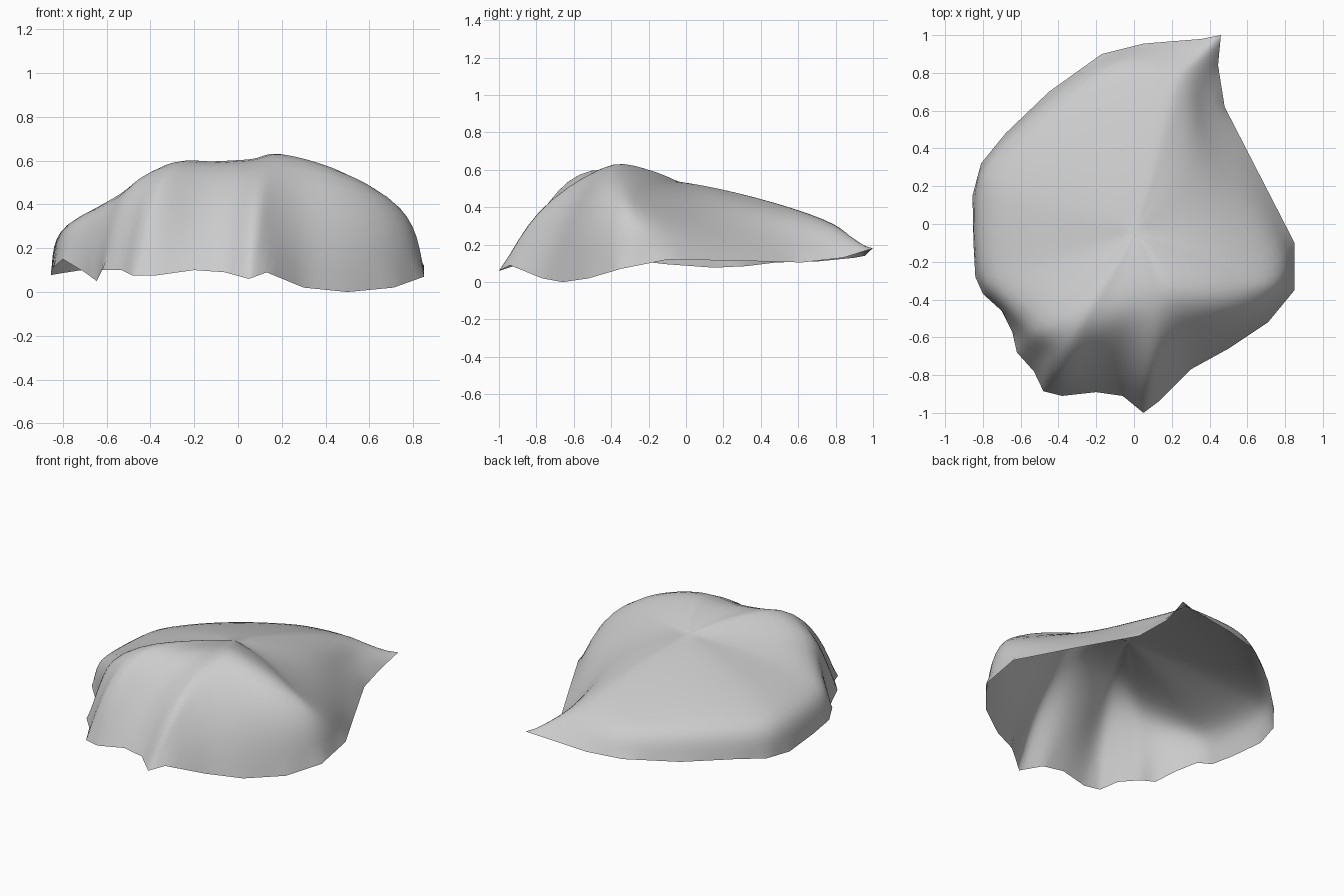
import bpy, bmesh
from mathutils import Vector

if "Cube" in bpy.data.objects:
    bpy.data.objects.remove(bpy.data.objects["Cube"])

# Open lower edge, anticlockwise from the front tip
RIM = [(.05, -1, .06), (.13, -.94, .09), (.3, -.77, .02), (.5, -.66, 0), (.71, -.52, .02),
       (.85, -.35, .07), (.85, -.1, .12), (.67, .25, .115), (.48, .62, .105), (.445, .84, .13),
       (.46, 1, .18), (.36, .98, .165), (.05, .955, .14), (-.17, .9, .13), (-.45, .7, .11),
       (-.68, .48, .105), (-.81, .32, .085), (-.855, .15, .077), (-.85, -.1, .095),
       (-.84, -.28, .115), (-.8, -.37, .15), (-.7, -.46, .09), (-.645, -.57, .05),
       (-.62, -.68, .1), (-.53, -.78, .1), (-.48, -.885, .075), (-.38, -.91, .075),
       (-.2, -.89, .1), (-.06, -.91, .09)]

# Upper shoulder line, one point for each rim point
CREST = [(.09, -.48, .6), (.17, -.44, .63), (.27, -.43, .622), (.4, -.42, .588),
         (.52, -.39, .545), (.62, -.34, .488), (.67, -.27, .425), (.46, .06, .38),
         (.33, .35, .375), (.29, .6, .335), (.25, .75, .32), (.18, .76, .33),
         (.02, .76, .32), (-.15, .72, .315), (-.38, .58, .32), (-.56, .4, .33),
         (-.68, .25, .33), (-.71, .12, .34), (-.71, -.08, .35), (-.7, -.22, .36),
         (-.67, -.31, .38), (-.62, -.41, .415), (-.54, -.49, .465), (-.47, -.54, .525),
         (-.4, -.56, .568), (-.33, -.57, .59), (-.28, -.57, .591), (-.18, -.54, .583),
         (-.02, -.49, .592)]

# Outward swelling of the wall between rim and shoulder
BULGE = [.075, .04, .05, .06, .06, .05, .04, .015, .0, -.015, -.01, .0, .02, .03, .03, .04,
         .05, .05, .05, .045, .035, .03, .03, .025, .025, .05, .05, .02, .035]

CENTRE = Vector((.05, -.03, .557))
STEPS = 4


def spline(p0, p1, p2, p3, t):
    return 0.5 * (2 * p1 + (p2 - p0) * t + (2 * p0 - 5 * p1 + 4 * p2 - p3) * t * t
                  + (3 * p1 - p0 - 3 * p2 + p3) * t ** 3)


def refine_loop(pts, straight=False):
    n, out = len(pts), []
    for i in range(n):
        a, b, c, d = (pts[(i + k) % n] for k in (-1, 0, 1, 2))
        for s in range(STEPS):
            t = s / STEPS
            out.append(b.lerp(c, t) if straight else spline(a, b, c, d, t))
    return out


def refine_path(pts):
    ext = [2 * pts[0] - pts[1]] + pts + [2 * pts[-1] - pts[-2]]
    return [spline(*ext[i:i + 4], s / STEPS)
            for i in range(len(pts) - 1) for s in range(STEPS)]


def smooth(bm, verts, times):
    for _ in range(times):
        bmesh.ops.smooth_vert(bm, verts=verts, factor=.5,
                              use_axis_x=True, use_axis_y=True, use_axis_z=True)


# Control rings from the rim to the top
rim = [Vector(p) for p in RIM]
crest = [Vector(p) for p in CREST]
wall = []
for r, c, b in zip(rim, crest, BULGE):
    out = Vector((r.x, r.y, 0)).normalized() + Vector((0, 0, .6))
    wall.append((r + c) / 2 + out * b)
inner = [c.lerp(CENTRE, .5) + Vector((0, 0, .02)) for c in crest]
rings = [refine_loop(rim, True)] + [refine_loop(r) for r in (wall, crest, inner)]

# Draped open shell
bm = bmesh.new()
columns = [[bm.verts.new(p) for p in refine_path([r[i] for r in rings] + [CENTRE])]
           for i in range(len(rings[0]))]
top = bm.verts.new(CENTRE)
for i, a in enumerate(columns):
    b = columns[(i + 1) % len(columns)]
    for j in range(len(a) - 1):
        bm.faces.new((a[j], b[j], b[j + 1], a[j + 1]))
    bm.faces.new((a[-1], b[-1], top))

# Soften the top most, the walls a little, and keep the rim fixed
smooth(bm, [v for c in columns for v in c[11:]] + [top], 20)
smooth(bm, [v for c in columns for v in c[1:]] + [top], 7)
bmesh.ops.recalc_face_normals(bm, faces=bm.faces)
if sum(f.normal.z for f in bm.faces) < 0:
    bmesh.ops.reverse_faces(bm, faces=bm.faces)
for f in bm.faces:
    f.smooth = True

mesh = bpy.data.meshes.new("draped_shell")
bm.to_mesh(mesh)
bm.free()
shell = bpy.data.objects.new("draped_shell", mesh)
bpy.context.collection.objects.link(shell)
